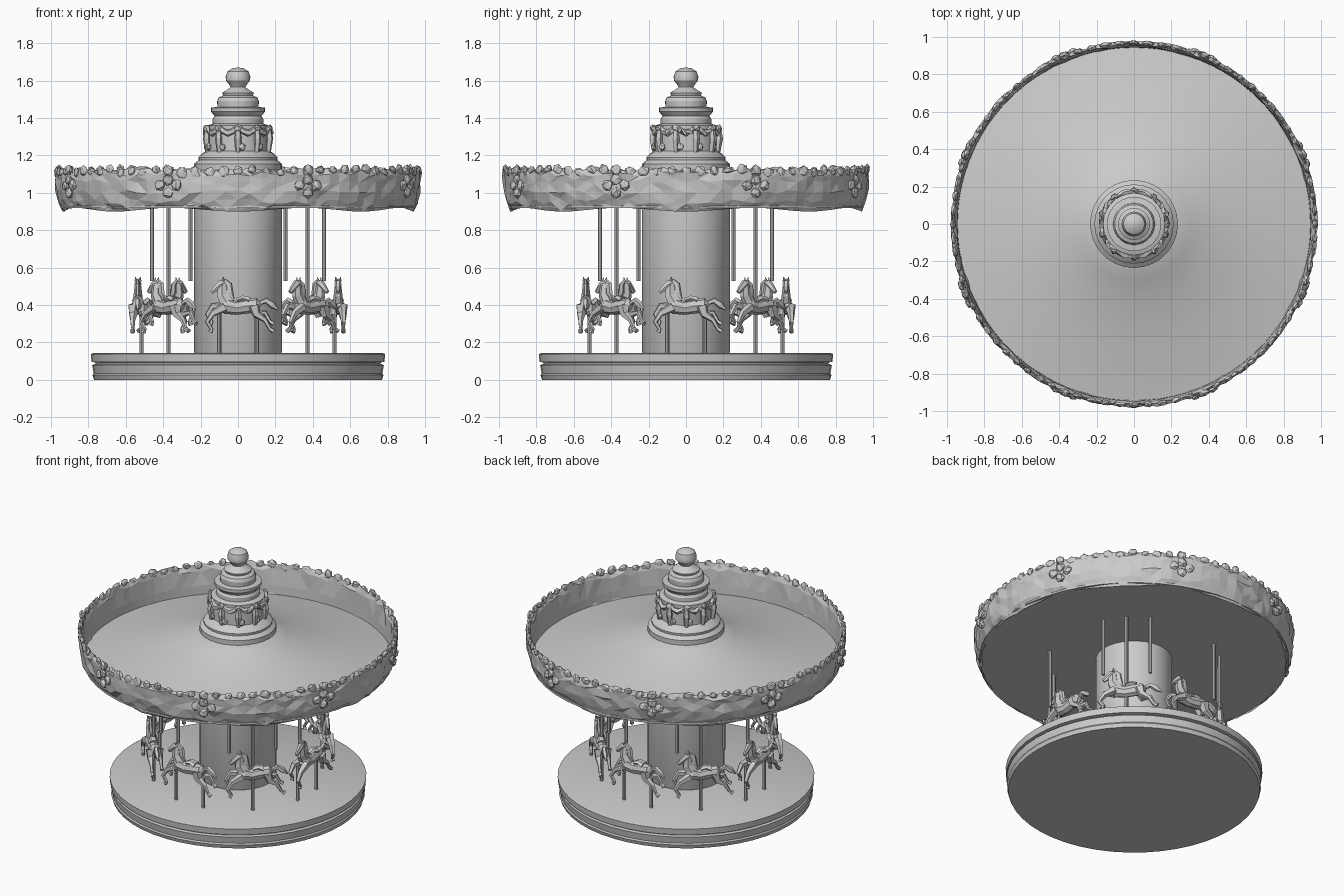
import bpy, bmesh, math, random
from mathutils import Vector, Matrix

if "Cube" in bpy.data.objects:
    bpy.data.objects.remove(bpy.data.objects["Cube"])

random.seed(4)
TAU = 2 * math.pi


def finish(bm, name, smooth=None):
    bmesh.ops.recalc_face_normals(bm, faces=bm.faces)
    me = bpy.data.meshes.new(name)
    bm.to_mesh(me)
    bm.free()
    ob = bpy.data.objects.new(name, me)
    bpy.context.collection.objects.link(ob)
    if smooth:
        bpy.ops.object.select_all(action='DESELECT')
        ob.select_set(True)
        bpy.context.view_layer.objects.active = ob
        bpy.ops.object.shade_smooth_by_angle(angle=math.radians(smooth))
    return ob


def lathe(name, profile, sides=48, smooth=None):
    """Spin an (r, z) profile around z and cap open ends."""
    bm = bmesh.new()
    rings = [[bm.verts.new((r * math.cos(TAU * i / sides), r * math.sin(TAU * i / sides), z))
              for i in range(sides)] for r, z in profile]
    for a, b in zip(rings, rings[1:]):
        for i in range(sides):
            j = (i + 1) % sides
            bm.faces.new((a[i], a[j], b[j], b[i]))
    bm.faces.new(rings[0])
    bm.faces.new(rings[-1])
    return finish(bm, name, smooth)


def tube(bm, pts, radii, sides=6, flat=1.0):
    """Tapered tube through points; flat squashes it sideways."""
    pts = [Vector(p) for p in pts]
    rings = []
    for k, p in enumerate(pts):
        t = (pts[min(k + 1, len(pts) - 1)] - pts[max(k - 1, 0)]).normalized()
        side = Vector((0, 1, 0)) if abs(t.y) < 0.9 else Vector((1, 0, 0))
        up = t.cross(side).normalized()
        side = up.cross(t)
        rings.append([bm.verts.new(p + radii[k] * (side * flat * math.cos(TAU * i / sides)
                                                   + up * math.sin(TAU * i / sides)))
                      for i in range(sides)])
    for a, b in zip(rings, rings[1:]):
        for i in range(sides):
            j = (i + 1) % sides
            bm.faces.new((a[i], a[j], b[j], b[i]))
    bm.faces.new(rings[0])
    bm.faces.new(rings[-1])


def ring_point(angle, r, z):
    return Vector((r * math.sin(angle), -r * math.cos(angle), z))


def lump(bm, angle, r, z, size):
    """Small jagged carved leaf facing outward."""
    m = Matrix.Translation(ring_point(angle, r, z)) @ Matrix.Rotation(angle, 4, 'Z') \
        @ Matrix.Rotation(random.uniform(-.5, .5), 4, 'Y') @ Matrix.Diagonal((*size, 1))
    new = bmesh.ops.create_icosphere(bm, subdivisions=1, radius=1, matrix=m)['verts']
    for v in new:
        v.co += Vector([random.uniform(-.15, .15) * min(size) for _ in range(3)])


# platform, column and roof disc
lathe("platform", [(.77, 0), (.778, .025), (.772, .035), (.78, .08), (.762, .085),
                   (.762, .093), (.783, .097), (.787, .138), (.775, .143)], 48, 30)
lathe("centre_column", [(.23, .14), (.235, .15), (.235, .925)], 32, 30)
lathe("roof", [(.95, .918), (.95, .93), (.65, .985), (.45, 1.04), (.30, 1.09), (.20, 1.14)], 48, 30)

# stepped finial
lathe("finial", [(.235, 1.11), (.235, 1.155), (.21, 1.175), (.212, 1.19), (.185, 1.215),
                 (.165, 1.225), (.165, 1.36), (.135, 1.37), (.135, 1.395), (.125, 1.41),
                 (.145, 1.435), (.145, 1.455), (.11, 1.46), (.112, 1.49), (.103, 1.51),
                 (.08, 1.52), (.085, 1.535), (.06, 1.55), (.04, 1.565), (.048, 1.58),
                 (.064, 1.60), (.066, 1.62), (.056, 1.65), (.03, 1.666), (.005, 1.67)], 28, 25)

# garlands and scrolls around the finial drum
bm = bmesh.new()
for k in range(10):
    a = TAU * k / 10
    tube(bm, [ring_point(a, .17, 1.22), ring_point(a, .178, 1.29), ring_point(a, .172, 1.36)],
         [.014, .02, .012], 5)
    tube(bm, [ring_point(a + TAU / 10 * t, .172, 1.355 - .035 * math.sin(math.pi * t))
              for t in (0, .25, .5, .75, 1)], [.012, .016, .02, .016, .012], 5)
    lump(bm, a, .178, 1.345, (.025, .016, .02))
    lump(bm, a + .12, .173, 1.245, (.022, .014, .022))
finish(bm, "drum_ornament")

# carved canopy rim: jittered wall with a ragged crest
bm = bmesh.new()
N = 96
profile = [(.943, .925), (.935, .91), (.958, .955), (.972, 1.01), (.974, 1.06),
           (.978, 1.10), (.964, 1.125), (.952, 1.09), (.945, .99)]
rings = []
for k, (r, z) in enumerate(profile):
    ring = []
    for i in range(N):
        amp = 0 if k in (0, 8) else .008
        dz = -.010 * math.cos(TAU * i / 12) if k == 1 else random.uniform(-amp, amp) * 2
        ring.append(bm.verts.new(ring_point(TAU * i / N, r + random.uniform(-amp, amp), z + dz)))
    rings.append(ring)
for a, b in zip(rings, rings[1:] + rings[:1]):
    for i in range(N):
        j = (i + 1) % N
        bm.faces.new((a[i], a[j], b[j], b[i]))
bmesh.ops.triangulate(bm, faces=bm.faces)
for k in range(80):
    lump(bm, TAU * k / 80, .968, 1.115 + random.uniform(-.012, .012),
         (random.uniform(.025, .04), .016, random.uniform(.02, .036)))
for k in range(8):
    a = TAU * (k + .5) / 8
    for da, z in ((-.05, 1.04), (0, 1.0), (.05, 1.04), (0, 1.07), (0, 1.12)):
        lump(bm, a + da, .978, z, (.032, .019, .032))
finish(bm, "canopy_rim")

# one leaping horse, facing local -x so that it faces left when seen from outside
bm = bmesh.new()
tube(bm, [(.12, 0, .395), (.10, 0, .40), (.05, 0, .395), (-.01, 0, .385), (-.06, 0, .395), (-.095, 0, .41)],
     [.015, .038, .04, .037, .043, .022], 8, .85)
tube(bm, [(-.055, 0, .405), (-.085, 0, .455), (-.085, 0, .50), (-.075, 0, .522)],
     [.042, .033, .026, .014], 6, .7)
tube(bm, [(-.065, 0, .52), (-.09, 0, .513), (-.12, 0, .488), (-.142, 0, .468)],
     [.012, .025, .018, .011], 6, .75)
tube(bm, [(-.075, 0, .535), (-.05, 0, .51), (-.045, 0, .465), (-.025, 0, .43)],
     [.010, .02, .022, .008], 5, .5)
tube(bm, [(.115, 0, .41), (.15, 0, .425), (.185, 0, .40), (.215, 0, .375)],
     [.012, .017, .02, .005], 5, .8)
tube(bm, [(-.005, 0, .425), (.025, 0, .437), (.06, 0, .425)], [.014, .016, .022], 6, 1.5)
for s in (-1, 1):
    y = .022 * s
    # ear, foreleg, hind leg
    tube(bm, [(-.08, .010 * s, .528), (-.078, .013 * s, .55)], [.009, .002], 4)
    d = .02 * s
    tube(bm, [(-.07, y, .39), (-.135, y * 1.2, .375 + d), (-.165, y * 1.3, .33 + d),
              (-.14, y * 1.3, .29 + d), (-.15, y * 1.3, .275 + d)], [.028, .018, .013, .010, .014], 5)
    tube(bm, [(.085, y, .395), (.10, y * 1.2, .35), (.145, y * 1.3, .34 + d),
              (.17, y * 1.3, .295 + d), (.19, y * 1.3, .28 + d)], [.035, .024, .014, .010, .014], 5)
horse = finish(bm, "horse_1")

# eight horses on a ring
for k in range(8):
    ob = horse
    if k:
        ob = bpy.data.objects.new(f"horse_{k + 1}", horse.data)
        bpy.context.collection.objects.link(ob)
    a = TAU * k / 8
    ob.location = ring_point(a, .535, 0)
    ob.rotation_euler.z = a

# poles below and above the horses
bm = bmesh.new()
for q in range(4):
    for low, high in ((11, 29), (45, 45), (79, 61)):
        a, b = math.radians(90 * q + low), math.radians(90 * q + high)
        tube(bm, [ring_point(a, .525, .14), ring_point(a, .525, .39)], [.011, .011], 8)
        tube(bm, [ring_point(b, .525, .53 if low != 45 else .42), ring_point(b, .525, .925)], [.011, .011], 8)
finish(bm, "poles", 40)
